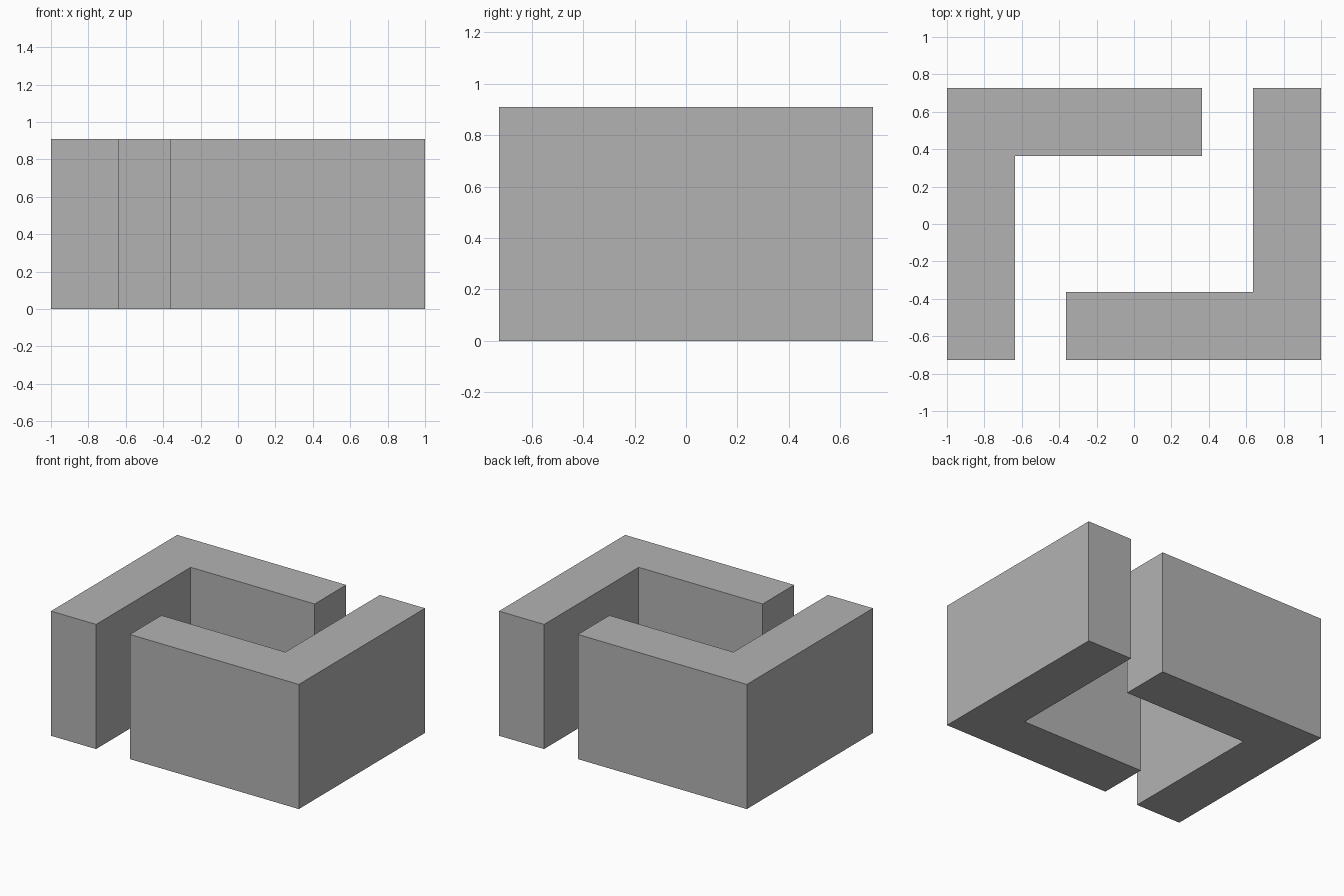
import bpy
import bmesh
import math
from mathutils import Matrix

cube = bpy.data.objects.get("Cube")
if cube:
    bpy.data.objects.remove(cube, do_unlink=True)

# Proportions: the wall thickness is the module
T = 2 / 5.5
HALF_X, HALF_Y, HEIGHT = 1.0, 2 * T, 2.5 * T

grey = bpy.data.materials.new("plain grey")
grey.use_nodes = True
colour = (0.45, 0.45, 0.45, 1)
grey.diffuse_color = colour
grey.node_tree.nodes["Principled BSDF"].inputs["Base Color"].default_value = colour


def corner_wall(name, turn):
    """L-shaped wall: an outline raised to full height, turned about z."""
    outline = [(-HALF_X, -HALF_Y), (-HALF_X + T, -HALF_Y), (-HALF_X + T, HALF_Y - T),
               (T, HALF_Y - T), (T, HALF_Y), (-HALF_X, HALF_Y)]
    bm = bmesh.new()
    base = bm.faces.new([bm.verts.new((x, y, 0)) for x, y in outline])
    raised = bmesh.ops.extrude_face_region(bm, geom=[base], use_keep_orig=True)
    top = [v for v in raised["geom"] if isinstance(v, bmesh.types.BMVert)]
    bmesh.ops.translate(bm, verts=top, vec=(0, 0, HEIGHT))
    bmesh.ops.transform(bm, matrix=Matrix.Rotation(turn, 4, "Z"), verts=bm.verts)
    bmesh.ops.recalc_face_normals(bm, faces=bm.faces)
    mesh = bpy.data.meshes.new(name)
    bm.to_mesh(mesh)
    bm.free()
    mesh.materials.append(grey)
    bpy.context.collection.objects.link(bpy.data.objects.new(name, mesh))


# Two identical walls facing each other, half a turn apart
corner_wall("back_right_wall", 0)
corner_wall("front_left_wall", math.pi)
